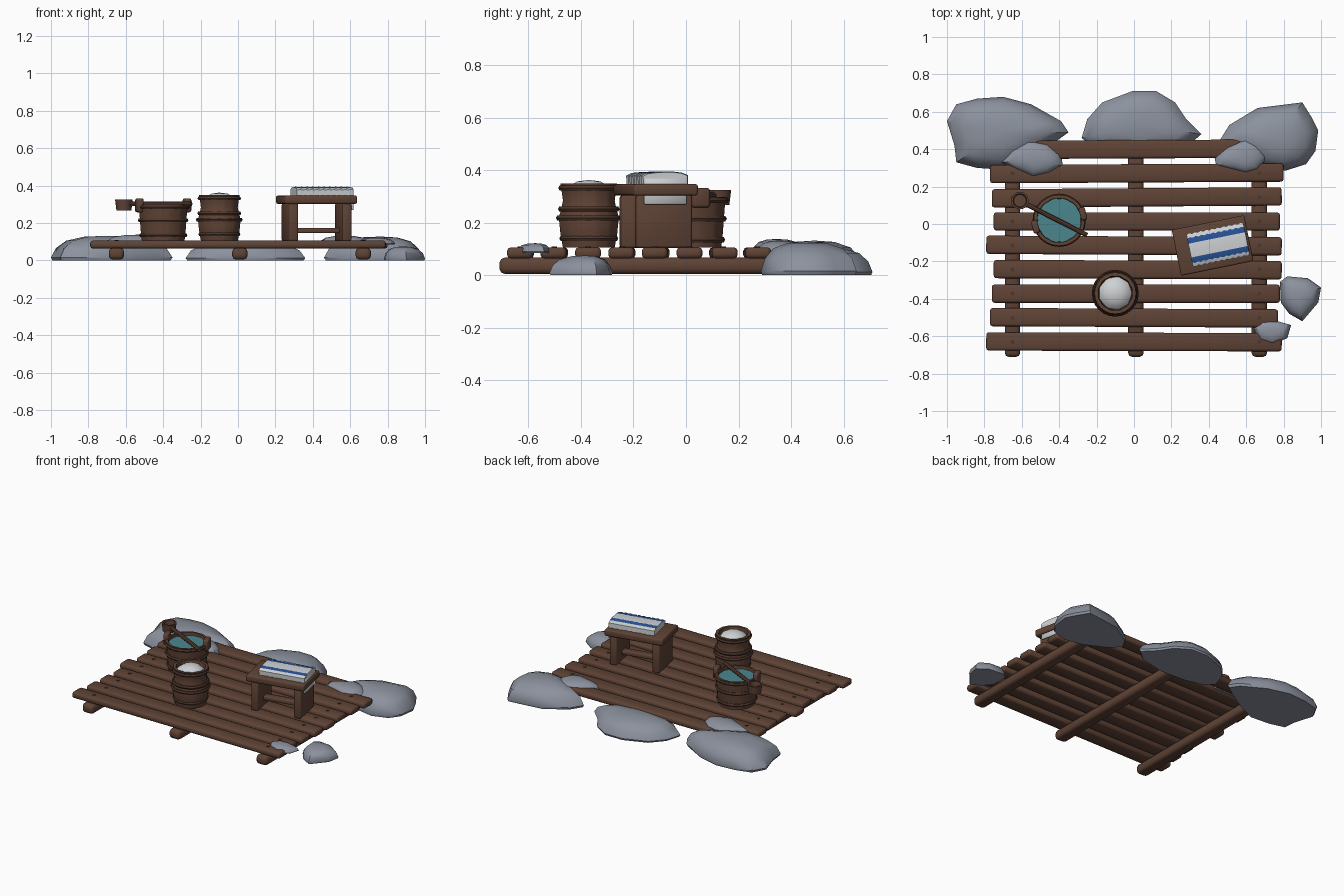
import bpy, bmesh, math, random
from mathutils import Vector, Matrix

if "Cube" in bpy.data.objects:
    bpy.data.objects.remove(bpy.data.objects["Cube"])
random.seed(4)


def mat(name, c):
    m = bpy.data.materials.new(name)
    m.diffuse_color = (*c, 1)
    m.use_nodes = True
    m.node_tree.nodes["Principled BSDF"].inputs["Base Color"].default_value = m.diffuse_color
    return m


WOOD = mat("brown wood", (0.115, 0.056, 0.036))
DARK = mat("dark wood", (0.075, 0.037, 0.024))
ROCK = mat("grey stone", (0.26, 0.285, 0.34))
WATER = mat("teal water", (0.07, 0.24, 0.27))
CLOTH = mat("pale cloth", (0.62, 0.64, 0.66))
BLUE = mat("blue stripe", (0.02, 0.085, 0.30))


def finish(name, bm, mats, angle=35):
    bmesh.ops.recalc_face_normals(bm, faces=bm.faces)
    me = bpy.data.meshes.new(name)
    bm.to_mesh(me)
    bm.free()
    for m in mats:
        me.materials.append(m)
    ob = bpy.data.objects.new(name, me)
    bpy.context.collection.objects.link(ob)
    bpy.ops.object.select_all(action='DESELECT')
    ob.select_set(True)
    bpy.context.view_layer.objects.active = ob
    bpy.ops.object.shade_smooth_by_angle(angle=math.radians(angle))
    return ob


def box(name, center, size, material, bevel=0.01, rot=0, segs=2, frame=Matrix()):
    bm = bmesh.new()
    bmesh.ops.create_cube(bm, size=1)
    bmesh.ops.scale(bm, vec=size, verts=bm.verts)
    if bevel:
        bmesh.ops.bevel(bm, geom=bm.edges[:], offset=bevel, segments=segs,
                        affect='EDGES', profile=0.5)
    bm.transform(frame @ Matrix.Translation(center) @ Matrix.Rotation(rot, 4, 'Z'))
    return finish(name, bm, [material], 50)


def lathe(name, center, profile, material, sides=24, groove=0.0):
    """Revolve (radius, z) pairs; every third column is sunk to suggest staves."""
    bm = bmesh.new()
    rings = []
    for r, z in profile:
        if r == 0:
            rings.append([bm.verts.new((center[0], center[1], z))] * sides)
            continue
        ring = []
        for i in range(sides):
            a = 2 * math.pi * i / sides
            q = r - (groove if i % 3 == 0 else 0)
            ring.append(bm.verts.new((center[0] + q * math.cos(a),
                                      center[1] + q * math.sin(a), z)))
        rings.append(ring)
    for lo, hi in zip(rings, rings[1:]):
        for i in range(sides):
            j = (i + 1) % sides
            vs = list(dict.fromkeys((lo[i], lo[j], hi[j], hi[i])))
            if len(vs) > 2:
                bm.faces.new(vs)
    return finish(name, bm, [material])


def hoop(name, center, r, z, h=0.02, t=0.009):
    return lathe(name, center, [(r - t, z - h / 2), (r, z - h / 2), (r + t * .6, z),
                                (r, z + h / 2), (r - t, z + h / 2)], DARK)


def rod(name, a, b, r, material):
    a, b = Vector(a), Vector(b)
    bm = bmesh.new()
    bmesh.ops.create_cone(bm, cap_ends=True, segments=10, radius1=r, radius2=r,
                          depth=(b - a).length)
    q = (b - a).to_track_quat('Z', 'Y').to_matrix().to_4x4()
    bm.transform(Matrix.Translation((a + b) / 2) @ q)
    return finish(name, bm, [material])


def rock(name, outline, z0, z1):
    """Flat-bottomed dome over an irregular outline."""
    bm = bmesh.new()
    c = sum((Vector(p) for p in outline), Vector((0, 0))) / len(outline)
    h = z1 - z0
    rings = []
    for s, t in ((0.97, 0), (1.0, 0.12), (0.91, 0.5), (0.72, 0.8), (0.4, 0.96)):
        rings.append([bm.verts.new((*(c + (Vector(p) - c) * s), z0 + h * t)) for p in outline])
    n = len(outline)
    for lo, hi in zip(rings, rings[1:]):
        for i in range(n):
            bm.faces.new((lo[i], lo[(i + 1) % n], hi[(i + 1) % n], hi[i]))
    top = bm.verts.new((c.x, c.y, z1))
    for i in range(n):
        bm.faces.new((rings[-1][i], rings[-1][(i + 1) % n], top))
    bm.faces.new(rings[0])
    return finish(name, bm, [ROCK], 40)


# Deck: three runners, nine planks and their pegs
RUNNERS = (-0.65, 0.01, 0.67)
for x in RUNNERS:
    box("runner", (x, -0.13, 0.036), (0.082, 1.16, 0.062), WOOD, 0.02)
ENDS = [(-.79, .79), (-.77, .77), (-.76, .78), (-.75, .79), (-.79, .79),
        (-.75, .78), (-.76, .79), (-.77, .80), (-.76, .80)]
for k, (x0, x1) in enumerate(ENDS):
    y = -0.63 + k * 0.1287
    box("plank", ((x0 + x1) / 2, y, 0.085), (x1 - x0, 0.098, 0.042), WOOD, 0.014,
        random.uniform(-0.006, 0.008))
    for x in (RUNNERS[0], RUNNERS[2]):
        rod("peg", (x, y, 0.1), (x, y, 0.109), 0.011, DARK)

# Stones around and on the deck
rock("back_left_stone", [(-1, .55), (-.95, .64), (-.84, .67), (-.7, .68), (-.55, .64), (-.39, .55),
     (-.35, .49), (-.42, .44), (-.55, .36), (-.7, .29), (-.84, .3), (-.95, .33), (-.96, .42)], 0, .132)
rock("back_middle_stone", [(-.28, .46), (-.25, .56), (-.17, .65), (-.01, .71), (.12, .71), (.22, .65),
     (.28, .56), (.36, .48), (.28, .41), (.1, .37), (-.1, .38), (-.22, .41)], 0, .105)
rock("back_right_stone", [(.46, .45), (.51, .53), (.66, .62), (.9, .65), (.95, .57), (.985, .5),
     (.97, .39), (.92, .32), (.81, .285), (.68, .31), (.54, .38)], 0, .128)
rock("left_deck_stone", [(-.71, .33), (-.66, .4), (-.57, .45), (-.46, .43), (-.39, .37), (-.38, .31),
     (-.45, .27), (-.54, .25), (-.63, .29)], .08, .138)
rock("right_deck_stone", [(.43, .36), (.49, .41), (.6, .46), (.67, .43), (.71, .36), (.67, .29),
     (.6, .27), (.52, .29), (.44, .31)], .08, .132)
rock("side_stone", [(.78, -.31), (.82, -.28), (.93, -.29), (1, -.34), (.985, -.42), (.9, -.52),
     (.83, -.48), (.785, -.42)], 0, .075)
rock("front_deck_stone", [(.64, -.56), (.68, -.52), (.75, -.515), (.84, -.54), (.82, -.61),
     (.74, -.645), (.67, -.62)], .085, .122)

# Water tub with ears
TUB = (-0.40, 0.02)
lathe("tub", TUB, [(0, .105), (.116, .105), (.122, .16), (.128, .24), (.133, .298),
                   (.119, .298), (.115, .25), (0, .25)], WOOD, 36, 0.003)
for r, z in ((.124, .135), (.13, .215), (.137, .285)):
    hoop("tub_hoop", TUB, r, z)
lathe("tub_water", TUB, [(.119, .278), (0, .279)], WATER)
for s in (-1, 1):
    box("tub_ear", (TUB[0] + s * .127, TUB[1] + s * .035, .295), (.034, .07, .075), WOOD, .01, s * .0 + .27)

# Ladle resting across the tub
CUP = (-0.61, 0.125)
lathe("ladle_cup", CUP, [(0, .268), (.04, .268), (.047, .325), (.037, .325), (.033, .285), (0, .285)],
      WOOD, 16)
rod("ladle_handle", (-.575, .105, .303), (-.25, -.06, .303), .013, WOOD)

# Waisted barrel filled with white grain
BAR = (-0.10, -0.37)
lathe("barrel", BAR, [(0, .105), (.1, .105), (.11, .16), (.116, .22), (.106, .255), (.1, .285), (.105, .32),
                      (.11, .35), (.093, .35), (.088, .315), (0, .315)], WOOD, 36, 0.003)
for r, z in ((.107, .14), (.12, .218), (.112, .252), (.111, .332)):
    hoop("barrel_hoop", BAR, r, z)
lathe("grain_heap", BAR, [(.09, .322), (.075, .34), (.045, .357), (0, .363)], CLOTH, 9)

# Stool: slab top, slab legs and a stretcher, turned on the deck
FRAME = Matrix.Translation((0.42, -0.115, 0)) @ Matrix.Rotation(math.radians(11.5), 4, 'Z')
box("stool_top", (0, 0, .325), (.395, .25, .044), WOOD, .009, frame=FRAME)
for s in (-1, 1):
    box("stool_leg", (s * .145, 0, .204), (.05, .215, .2), WOOD, .009, frame=FRAME)
box("stool_stretcher", (0, 0, .16), (.27, .05, .028), WOOD, .006, frame=FRAME)

# Folded striped cloth with a crinkled edge, hanging at one end
bm = bmesh.new()
NX = 20
PROFILE = [(-.088, .345), (-.09, .378), (-.07, .388), (-.04, .391), (0, .393), (.035, .393),
           (.065, .389), (.088, .38), (.088, .345)]
cols = []
for i in range(NX + 1):
    x = -.15 + .31 * i / NX
    w = .003 if i % 2 else -.003
    cols.append([bm.verts.new((x, y + (w if y > 0 else -w) * (abs(y) > .06), z + w * .4))
                 for y, z in PROFILE])
for a, b in zip(cols, cols[1:]):
    for j in range(len(PROFILE) - 1):
        f = bm.faces.new((a[j], b[j], b[j + 1], a[j + 1]))
        f.material_index = 1 if j in (2, 5) else 0
bm.faces.new(cols[0])
bm.faces.new(cols[-1][::-1])
bm.transform(FRAME @ Matrix.Translation((.025, 0, 0)))
finish("striped_cloth", bm, [CLOTH, BLUE], 50)
box("cloth_flap", (.18, 0, .32), (.012, .165, .1), CLOTH, .003, segs=1, frame=FRAME)
